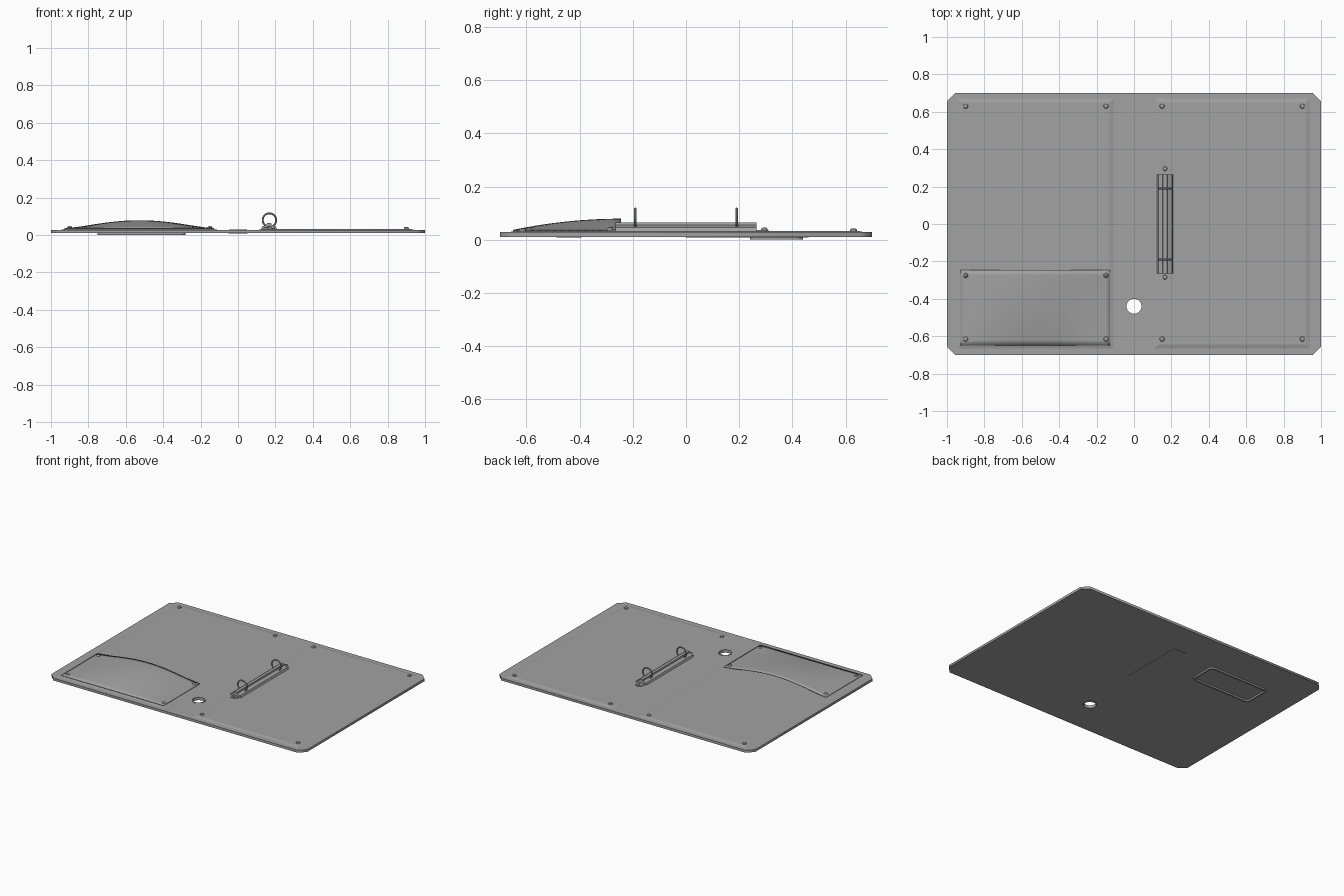
import bpy, bmesh, math

if "Cube" in bpy.data.objects:
    bpy.data.objects.remove(bpy.data.objects["Cube"])

grey = bpy.data.materials.new("grey")
grey.diffuse_color = (0.36, 0.36, 0.36, 1)
grey.use_nodes = True
grey.node_tree.nodes["Principled BSDF"].inputs["Base Color"].default_value = grey.diffuse_color


def add(name, mesh, smooth=False):
    mesh.materials.clear()
    mesh.materials.append(grey)
    ob = bpy.data.objects.new(name, mesh)
    bpy.context.collection.objects.link(ob)
    if smooth:
        bpy.ops.object.select_all(action='DESELECT')
        ob.select_set(True)
        bpy.context.view_layer.objects.active = ob
        bpy.ops.object.shade_smooth_by_angle(angle=math.radians(35))
    return ob


def circle(cx, cy, r, n=32):
    return [(cx + r * math.cos(2 * math.pi * i / n),
             cy + r * math.sin(2 * math.pi * i / n)) for i in range(n)]


def rounded(x0, x1, y0, y1, r, steps=5):
    """Rectangle outline with rounded corners (steps=1 gives chamfers)."""
    pts = []
    corners = [(x1 - r, y1 - r), (x0 + r, y1 - r), (x0 + r, y0 + r), (x1 - r, y0 + r)]
    for q, (cx, cy) in enumerate(corners):
        for i in range(steps + 1):
            a = math.pi / 2 * (q + i / steps)
            pts.append((cx + r * math.cos(a), cy + r * math.sin(a)))
    return pts


def prism(name, loops, z0, z1):
    """Flat slab from an outline and optional holes."""
    cu = bpy.data.curves.new(name + "_outline", 'CURVE')
    cu.dimensions = '2D'
    cu.fill_mode = 'BOTH'
    cu.extrude = (z1 - z0) / 2
    for loop in loops:
        s = cu.splines.new('POLY')
        s.points.add(len(loop) - 1)
        for p, (x, y) in zip(s.points, loop):
            p.co = (x, y, 0, 1)
        s.use_cyclic_u = True
    tmp = bpy.data.objects.new(name + "_tmp", cu)
    bpy.context.collection.objects.link(tmp)
    dg = bpy.context.evaluated_depsgraph_get()
    mesh = bpy.data.meshes.new_from_object(tmp.evaluated_get(dg))
    bpy.data.objects.remove(tmp)
    bpy.data.curves.remove(cu)
    for v in mesh.vertices:
        v.co.z += (z0 + z1) / 2
    bm = bmesh.new()
    bm.from_mesh(mesh)
    bmesh.ops.remove_doubles(bm, verts=bm.verts, dist=1e-5)
    bmesh.ops.recalc_face_normals(bm, faces=bm.faces)
    bm.to_mesh(mesh)
    bm.free()
    return add(name, mesh)


def skin(name, rings, smooth=False):
    """Solid joining a stack of equal-length point rings."""
    bm = bmesh.new()
    vs = [[bm.verts.new(p) for p in ring] for ring in rings]
    n = len(vs[0])
    for a, b in zip(vs, vs[1:]):
        for i in range(n):
            bm.faces.new((a[i], a[(i + 1) % n], b[(i + 1) % n], b[i]))
    bm.faces.new(vs[0])
    bm.faces.new(vs[-1])
    bmesh.ops.recalc_face_normals(bm, faces=bm.faces)
    mesh = bpy.data.meshes.new(name)
    bm.to_mesh(mesh)
    bm.free()
    return add(name, mesh, smooth)


def rivet(name, x, y, z0, r=0.013, h=0.01):
    prof = [(1, 0), (1, 0.35), (0.85, 0.75), (0.5, 1)]
    skin(name, [[(px, py, z0 + h * k) for px, py in circle(x, y, r * s, 16)]
                for s, k in prof], True)


BOTTOM, EDGE, TOP = 0.011, 0.028, 0.033

# cover board with chamfered corners and finger hole
prism("cover_board", [rounded(-1, 1, -0.7, 0.7, 0.045, 1), circle(0, -0.44, 0.04)],
      BOTTOM, EDGE)
prism("finger_hole_rim", [circle(0, -0.44, 0.047), circle(0, -0.44, 0.04)], 0.009, 0.03)

# raised inner linings with sloped borders
for name, x0, x1 in (("left_lining", -0.945, -0.11), ("right_lining", 0.11, 0.94)):
    rings = []
    for inset, z in ((0, EDGE - 0.002), (0, EDGE), (0.02, TOP)):
        rings.append([(x0 + inset, -0.665 + inset, z), (x1 - inset, -0.665 + inset, z),
                      (x1 - inset, 0.67 - inset, z), (x0 + inset, 0.67 - inset, z)])
    skin(name, rings)

# bulging pocket, open towards the back
nx, ny = 32, 14
bm = bmesh.new()
grid = []
for j in range(ny + 1):
    v = j / ny
    row = []
    for i in range(nx + 1):
        u = 2 * i / nx - 1
        h = 0.042 * (1 - u * u) ** 1.6 * (1 - (1 - v) ** 2)
        row.append(bm.verts.new((-0.527 + 0.4 * u, -0.65 + 0.405 * v, TOP + 0.004 + h)))
    grid.append(row)
for j in range(ny):
    for i in range(nx):
        bm.faces.new((grid[j][i], grid[j][i + 1], grid[j + 1][i + 1], grid[j + 1][i]))
mesh = bpy.data.meshes.new("pocket")
bm.to_mesh(mesh)
bm.free()
pocket = add("pocket", mesh, True)
sol = pocket.modifiers.new("thickness", 'SOLIDIFY')
sol.thickness = 0.004
sol.offset = -1

# rivets of the linings and the pocket
for x in (-0.9, -0.15, 0.15, 0.9):
    for y in (0.63, -0.615):
        rivet("lining_rivet", x, y, TOP)
for x in (-0.9, -0.15):
    rivet("pocket_rivet", x, -0.275, TOP + 0.002, 0.013, 0.013)

# ring mechanism: base plate, ridged rail, rivets and two rings
RX = 0.166
prism("mechanism_base", [rounded(RX - 0.03, RX + 0.03, -0.3, 0.31, 0.029)], TOP - 0.002, 0.037)
half = [(0.042, TOP), (0.036, 0.046), (0.013, 0.055), (0.011, 0.064)]
prof = half + [(-x, z) for x, z in reversed(half)]
skin("mechanism_rail", [[(RX + x, y, z) for x, z in prof] for y in (-0.265, 0.265)])
for y in (-0.285, 0.295):
    rivet("mechanism_rivet", RX, y, 0.037, 0.012, 0.009)
for y in (-0.19, 0.19):
    bpy.ops.mesh.primitive_torus_add(major_radius=0.036, minor_radius=0.005,
                                     major_segments=40, minor_segments=10,
                                     location=(RX + 0.002, y, 0.08),
                                     rotation=(math.pi / 2, 0, 0))
    ring = bpy.context.object
    ring.name = "binder_ring"
    ring.data.materials.append(grey)
    bpy.ops.object.shade_smooth_by_angle(angle=math.radians(35))

# label holder frame and spine label on the underside
prism("label_frame", [rounded(-0.75, -0.28, 0.24, 0.44, 0.03),
                      rounded(-0.738, -0.292, 0.252, 0.428, 0.02)], 0, BOTTOM + 0.001)
prism("spine_label", [rounded(-0.05, 0.05, 0, 0.46, 0.004, 1)], 0.009, BOTTOM + 0.001)
